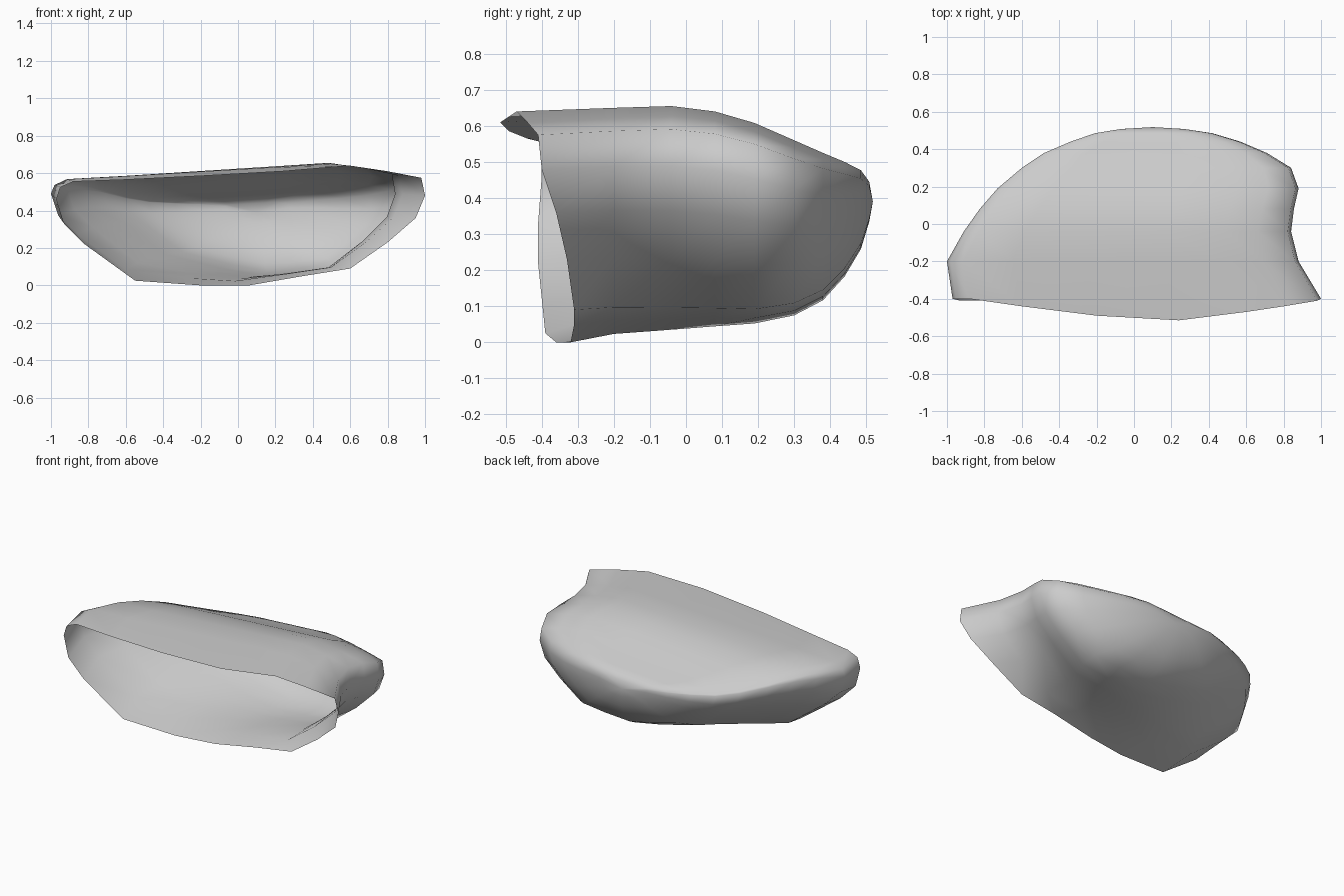
import bpy
import bmesh

cube = bpy.data.objects.get("Cube")
if cube:
    bpy.data.objects.remove(cube, do_unlink=True)

# Plain grey material
grey = bpy.data.materials.new("light_grey")
grey.use_nodes = True
colour = (0.6, 0.6, 0.6, 1)
grey.diffuse_color = colour
grey.node_tree.nodes["Principled BSDF"].inputs["Base Color"].default_value = colour

# Open front rim, anticlockwise from the upper end at -x
rim = [
    (-.95, -.4, .525), (-.97, -.4, .46), (-.93, -.41, .33), (-.82, -.41, .22),
    (-.55, -.39, .025), (-.2, -.36, 0), (.06, -.32, 0), (.35, -.31, .05),
    (.6, -.31, .09), (.8, -.33, .23), (.95, -.36, .36), (1, -.4, .48),
    (.98, -.41, .575), (.8, -.44, .61), (.6, -.47, .64), (.24, -.515, .61),
    (-.2, -.49, .585), (-.6, -.44, .565), (-.88, -.4, .555),
]

# Depth, left end, right end, underside and top of each section
sections = [
    (-.2, -1, .88, .015, .65),
    (-.04, -.91, .84, .02, .655),
    (.08, -.825, .855, .025, .64),
    (.19, -.73, .88, .03, .608),
    (.3, -.6, .84, .055, .56),
    (.38, -.48, .71, .1, .525),
    (.44, -.34, .57, .17, .5),
    (.485, -.21, .42, .25, .477),
    (.508, -.07, .27, .33, .445),
]


def section(depth, left, right, low, high):
    """Fit the rim outline to one section, tilting its underside with depth."""
    tilt = min((depth + .4) / .6, 1)
    ring = []
    for x, y, z in rim:
        u, v = (x + .97) / 1.97, z / .64
        if v > .8:
            v += .015 * (1 - x * x)
        else:
            slope = .28 if x < .2 else .1
            v += tilt * slope * (.2 - x) * (1 - v)
        ring.append((left + (right - left) * u, depth, low + (high - low) * min(v, 1)))
    return ring


# Hollow shell, lofted from the rim to a closed rounded back
bm = bmesh.new()
rings = [[bm.verts.new(p) for p in ring]
         for ring in [rim] + [section(*s) for s in sections]]
count = len(rim)
for a, b in zip(rings, rings[1:]):
    for i in range(count):
        j = (i + 1) % count
        bm.faces.new((a[i], a[j], b[j], b[i]))
tip = bm.verts.new((.1, .518, .39))
for i in range(count):
    bm.faces.new((rings[-1][i], rings[-1][(i + 1) % count], tip))
bmesh.ops.recalc_face_normals(bm, faces=bm.faces)
# Make the outside of the shell face outward
bm.normal_update()
if max(bm.faces, key=lambda f: f.calc_center_median().y).normal.y < 0:
    bmesh.ops.reverse_faces(bm, faces=bm.faces)
for face in bm.faces:
    face.smooth = True

mesh = bpy.data.meshes.new("open_shell")
bm.to_mesh(mesh)
bm.free()
mesh.materials.append(grey)
shell = bpy.data.objects.new("open_shell", mesh)
bpy.context.collection.objects.link(shell)
